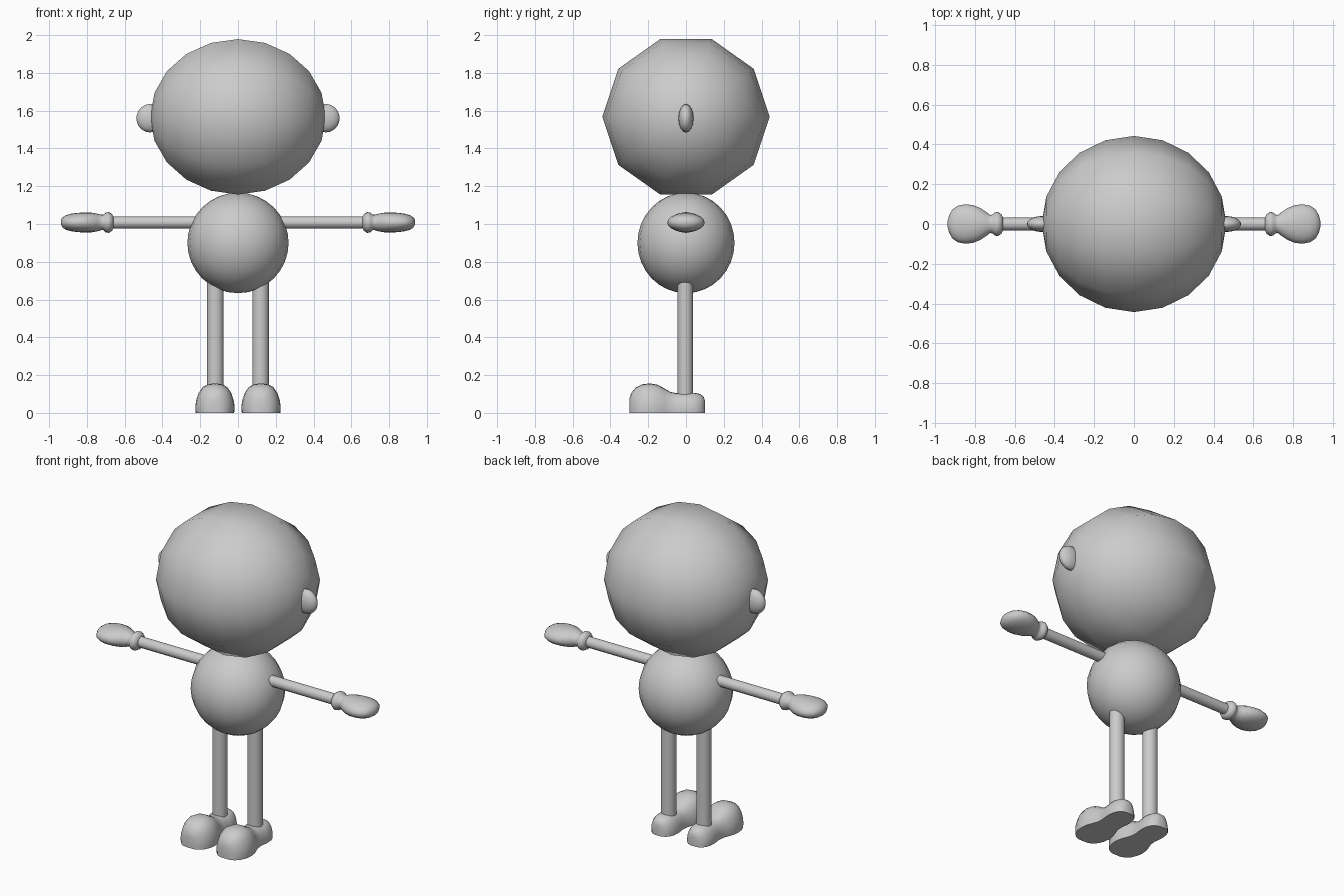
import bpy, bmesh
from math import pi, cos, sin, radians

if "Cube" in bpy.data.objects:
    bpy.data.objects.remove(bpy.data.objects["Cube"])


def smooth(ob, angle=60):
    bpy.ops.object.select_all(action='DESELECT')
    ob.select_set(True)
    bpy.context.view_layer.objects.active = ob
    bpy.ops.object.shade_smooth_by_angle(angle=radians(angle))


def ball(name, loc, size, segs, rings, sideways=False):
    """Ellipsoid with radii size (x, y, z); sideways puts its poles on x."""
    bpy.ops.mesh.primitive_uv_sphere_add(segments=segs, ring_count=rings, radius=1, location=loc)
    ob = bpy.context.object
    ob.name = name
    if sideways:
        ob.rotation_euler = (0, pi / 2, 0)
        ob.scale = (size[2], size[1], size[0])
    else:
        ob.scale = size
    smooth(ob)


def loft(name, rings, angle=60):
    """Skin a list of equally long point rings and cap both ends."""
    bm = bmesh.new()
    loops = [[bm.verts.new(p) for p in ring] for ring in rings]
    n = len(loops[0])
    for a, b in zip(loops, loops[1:]):
        for i in range(n):
            j = (i + 1) % n
            bm.faces.new((a[i], a[j], b[j], b[i]))
    bm.faces.new(loops[0])
    bm.faces.new(loops[-1])
    bmesh.ops.recalc_face_normals(bm, faces=bm.faces)
    me = bpy.data.meshes.new(name)
    bm.to_mesh(me)
    bm.free()
    ob = bpy.data.objects.new(name, me)
    bpy.context.collection.objects.link(ob)
    smooth(ob, angle)


def rod(name, a, b, ry, rz, axis):
    """Straight limb along x or z."""
    turn = [2 * pi * i / 16 for i in range(16)]
    if axis == 'x':
        rings = [[(p[0], p[1] + ry * cos(t), p[2] + rz * sin(t)) for t in turn] for p in (a, b)]
    else:
        rings = [[(p[0] + rz * cos(t), p[1] + ry * sin(t), p[2]) for t in turn] for p in (a, b)]
    loft(name, rings)


# head and body
ball("head", (0, 0, 1.5675), (0.465, 0.443, 0.4325), 10, 10, sideways=True)
ball("body", (0, 0, 0.90), (0.268, 0.257, 0.266), 20, 16)

# hand: x, half width in y, half height in z
HAND = [(0.66, 0.034, 0.032), (0.668, 0.05, 0.046), (0.685, 0.061, 0.055), (0.70, 0.058, 0.052),
        (0.712, 0.047, 0.041), (0.725, 0.046, 0.041), (0.745, 0.062, 0.047), (0.775, 0.081, 0.052),
        (0.81, 0.095, 0.053), (0.85, 0.099, 0.051), (0.885, 0.092, 0.046), (0.912, 0.075, 0.038),
        (0.93, 0.045, 0.026), (0.938, 0.015, 0.010)]

# foot: y, half width, height
FOOT = [(-0.300, 0.030, 0.075), (-0.290, 0.058, 0.105), (-0.265, 0.083, 0.135),
        (-0.230, 0.099, 0.152), (-0.190, 0.104, 0.156), (-0.150, 0.099, 0.149),
        (-0.115, 0.086, 0.130), (-0.085, 0.074, 0.112), (-0.050, 0.071, 0.104),
        (0.000, 0.077, 0.107), (0.045, 0.075, 0.106), (0.075, 0.062, 0.100),
        (0.093, 0.044, 0.086), (0.101, 0.022, 0.062)]

# flat-soled dome cross-section of the foot
HALF = [(0.98, 0), (1.0, 0.2), (0.96, 0.42), (0.83, 0.68), (0.62, 0.88), (0.33, 0.98)]
DOME = HALF + [(0, 1)] + [(-u, v) for u, v in reversed(HALF)]

for s, side in ((1, "left"), (-1, "right")):
    ball(side + "_ear", (s * 0.465, 0, 1.56), (0.073, 0.04, 0.075), 16, 12, sideways=True)
    rod(side + "_arm", (s * 0.20, 0, 1.008), (s * 0.68, 0, 1.008), 0.032, 0.032, 'x')
    rod(side + "_leg", (s * 0.12, -0.004, 0), (s * 0.12, -0.004, 0.74), 0.042, 0.044, 'z')
    loft(side + "_hand", [[(s * x, ry * cos(2 * pi * i / 20), 1.008 + rz * sin(2 * pi * i / 20))
                           for i in range(20)] for x, ry, rz in HAND])
    loft(side + "_foot", [[(s * 0.122 + w * u, y, h * v) for u, v in DOME] for y, w, h in FOOT])
